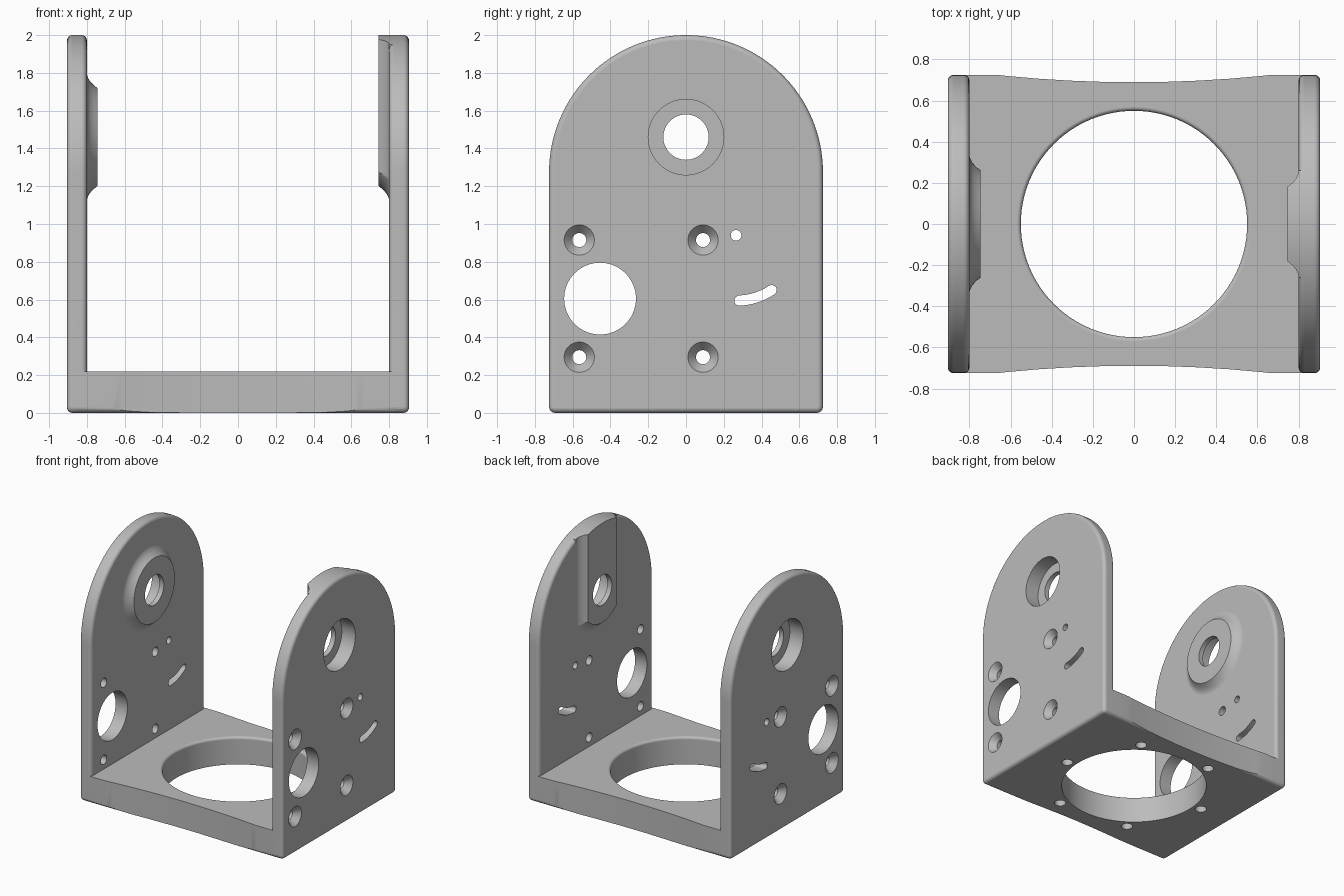
import bpy, bmesh
from math import sin, cos, pi, asin, radians

if "Cube" in bpy.data.objects:
    bpy.data.objects.remove(bpy.data.objects["Cube"], do_unlink=True)

HALF_Y, ARC_Z = 0.725, 1.275      # side plate half width, centre height of its round top
INNER, OUTER = 0.80, 0.905        # side plate inner and outer faces
EDGE = 0.028                      # edge rounding
BORE_Z = 1.46                     # bearing height


def arc(cx, cy, r, a0, a1, n=16):
    """Points on a circular arc, angles in degrees."""
    angles = [radians(a0 + (a1 - a0) * i / n) for i in range(n + 1)]
    return [(cx + r * cos(a), cy + r * sin(a)) for a in angles]


def circle(cx, cy, r, n=64):
    return arc(cx, cy, r, 0, 360, n)[:-1]


def loft(name, rings, axis="x", side=1):
    """Capped solid through outlines (position, points) stacked along an axis."""
    bm = bmesh.new()
    loops = []
    for p, pts in rings:
        loops.append([bm.verts.new((side * p, a, b) if axis == "x" else (a, b, p))
                      for a, b in pts])
    n = len(loops[0])
    for lo, hi in zip(loops, loops[1:]):
        for i in range(n):
            j = (i + 1) % n
            bm.faces.new((lo[i], lo[j], hi[j], hi[i]))
    bm.faces.new(loops[0])
    bm.faces.new(loops[-1])
    bmesh.ops.recalc_face_normals(bm, faces=bm.faces)
    mesh = bpy.data.meshes.new(name)
    bm.to_mesh(mesh)
    bm.free()
    ob = bpy.data.objects.new(name, mesh)
    bpy.context.collection.objects.link(ob)
    return ob


def combine(target, tool, operation):
    """Apply an exact boolean and remove the tool."""
    mod = target.modifiers.new("bool", "BOOLEAN")
    mod.operation, mod.solver, mod.object = operation, "EXACT", tool
    bpy.context.view_layer.update()
    graph = bpy.context.evaluated_depsgraph_get()
    mesh = bpy.data.meshes.new_from_object(target.evaluated_get(graph))
    target.modifiers.clear()
    target.data = mesh
    bpy.data.objects.remove(tool, do_unlink=True)


def plate_outline(d=0.0):
    """Round-topped side plate outline, inset by d."""
    c = 0.032
    return (arc(HALF_Y - c, c, c - d, -90, 0, 4)
            + arc(0, ARC_Z, HALF_Y - d, 0, 180, 64)
            + arc(c - HALF_Y, c, c - d, 180, 270, 4))


def round_boss(t):
    return circle(0, BORE_Z, 0.34 - 0.08 * t)


def open_boss(t):
    """Round-bottomed boss running up past the plate top."""
    w, r = 0.26 - 0.08 * t, 0.34 - 0.08 * t
    half = asin(w / r) * 180 / pi
    return arc(0, BORE_Z, r, -90 - half, -90 + half, 24) + [(w, 2.1), (-w, 2.1)]


def side_plate(side, boss_outline):
    # Plate with rounded edges on both faces
    steps = [i * pi / 10 for i in range(6)]
    rings = [(INNER + EDGE * (1 - sin(a)), plate_outline(EDGE * (1 - cos(a))))
             for a in reversed(steps)]
    rings += [(OUTER - EDGE * (1 - sin(a)), plate_outline(EDGE * (1 - cos(a))))
              for a in steps]
    plate = loft("side_plate", rings, side=side)

    # Bearing boss with flared foot on the inner face
    flare = [i / 6 for i in range(7)]
    rings = [(0.86, boss_outline(0))]
    rings += [(INNER - 0.055 * t * t, boss_outline(t)) for t in flare]
    boss = loft("boss", rings, side=side)
    limit = loft("limit", [(0.6, plate_outline()), (1, plate_outline())], side=side)
    combine(boss, limit, "INTERSECT")
    combine(plate, boss, "UNION")

    def drill(y, z, profile):
        tool = loft("drill", [(x, circle(y, z, r)) for x, r in profile], side=side)
        combine(plate, tool, "DIFFERENCE")

    # Stepped bearing bore
    drill(0, BORE_Z, [(0.7, 0.12), (0.785, 0.12), (0.785, 0.2), (1, 0.2)])
    # Countersunk screw holes
    for y in (-0.565, 0.09):
        for z in (0.295, 0.915):
            drill(y, z, [(0.7, 0.037), (0.855, 0.037), (OUTER, 0.08), (0.955, 0.123)])
    # Motor opening and pivot hole
    drill(-0.455, 0.605, [(0.7, 0.19), (1, 0.19)])
    drill(0.265, 0.94, [(0.7, 0.028), (1, 0.028)])

    # Curved adjustment slot centred on the pivot hole
    py, pz, r, w, a0, a1 = 0.265, 0.94, 0.346, 0.027, -87, -57
    ends = [(py + r * cos(radians(a)), pz + r * sin(radians(a))) for a in (a0, a1)]
    outline = (arc(py, pz, r + w, a0, a1, 8)
               + arc(*ends[1], w, a1, a1 + 180, 8)[1:-1]
               + arc(py, pz, r - w, a1, a0, 8)
               + arc(*ends[0], w, a0 + 180, a0 + 360, 8)[1:-1])
    combine(plate, loft("slot", [(0.7, outline), (1, outline)], side=side), "DIFFERENCE")
    return plate


# Base with rounded lower edges
c, top = 0.032, 0.22
section = (arc(HALF_Y - c, c, c, -90, 0, 4) + [(HALF_Y, top), (-HALF_Y, top)]
           + arc(c - HALF_Y, c, c, 180, 270, 4))
frame = loft("yoke_bracket", [(-0.87, section), (0.87, section)])

# Shallow concave front and back
big = 6.3
for s in (-1, 1):
    outline = circle(0, s * (0.689 + big), big, 256)
    combine(frame, loft("scoop", [(-0.1, outline), (0.4, outline)], "z"), "DIFFERENCE")

# Large opening with softened upper rim
lip = 0.02
rings = [(-0.1, circle(0, 0, 0.55, 96))]
for i in range(6):
    a = i * pi / 10
    rings.append((top - lip + lip * sin(a), circle(0, 0, 0.55 + lip * (1 - cos(a)), 96)))
rings.append((0.4, circle(0, 0, 0.55 + lip, 96)))
combine(frame, loft("opening", rings, "z"), "DIFFERENCE")

# Ring of blind mounting holes underneath
for k in range(6):
    a = radians(55 + 60 * k)
    hole = circle(0.62 * cos(a), 0.62 * sin(a), 0.043, 32)
    combine(frame, loft("mount_hole", [(-0.1, hole), (0.13, hole)], "z"), "DIFFERENCE")

# Side plates
for side, boss_outline in ((-1, round_boss), (1, open_boss)):
    combine(frame, side_plate(side, boss_outline), "UNION")

# Grey finish
grey = bpy.data.materials.new("plain_grey")
grey.use_nodes = True
color = (0.5, 0.5, 0.5, 1)
grey.diffuse_color = color
grey.node_tree.nodes["Principled BSDF"].inputs["Base Color"].default_value = color
frame.data.materials.clear()
frame.data.materials.append(grey)

# Smooth curves, crisp edges
bpy.ops.object.select_all(action="DESELECT")
frame.select_set(True)
bpy.context.view_layer.objects.active = frame
bpy.ops.object.shade_smooth_by_angle(angle=radians(28))
normals = frame.modifiers.new("flat_face_normals", "WEIGHTED_NORMAL")
normals.keep_sharp = True
